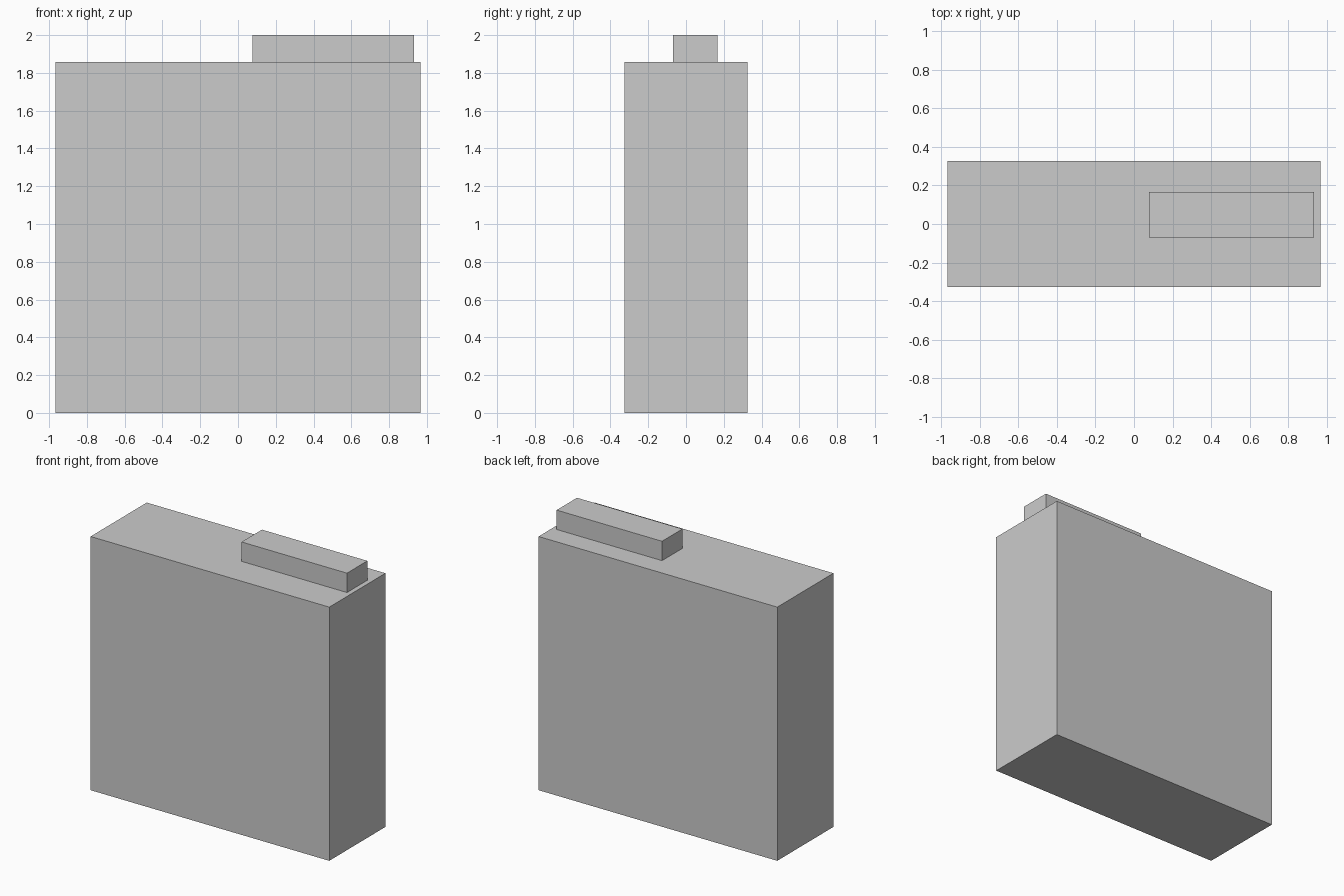
import bpy

if "Cube" in bpy.data.objects:
    bpy.data.objects.remove(bpy.data.objects["Cube"])


def box(name, lo, hi):
    """Flat-faced box spanning two opposite corners."""
    centre = [(a + b) / 2 for a, b in zip(lo, hi)]
    bpy.ops.mesh.primitive_cube_add(size=1, location=centre)
    obj = bpy.context.object
    obj.name = name
    obj.scale = [b - a for a, b in zip(lo, hi)]
    bpy.ops.object.transform_apply(location=False, rotation=False, scale=True)
    return obj


# Main block standing on the ground
box("main_body", (-0.967, -0.325, 0), (0.967, 0.325, 1.858))

# Low raised block on the right half of the top
box("top_block", (0.078, -0.07, 1.858), (0.932, 0.166, 2.0))
